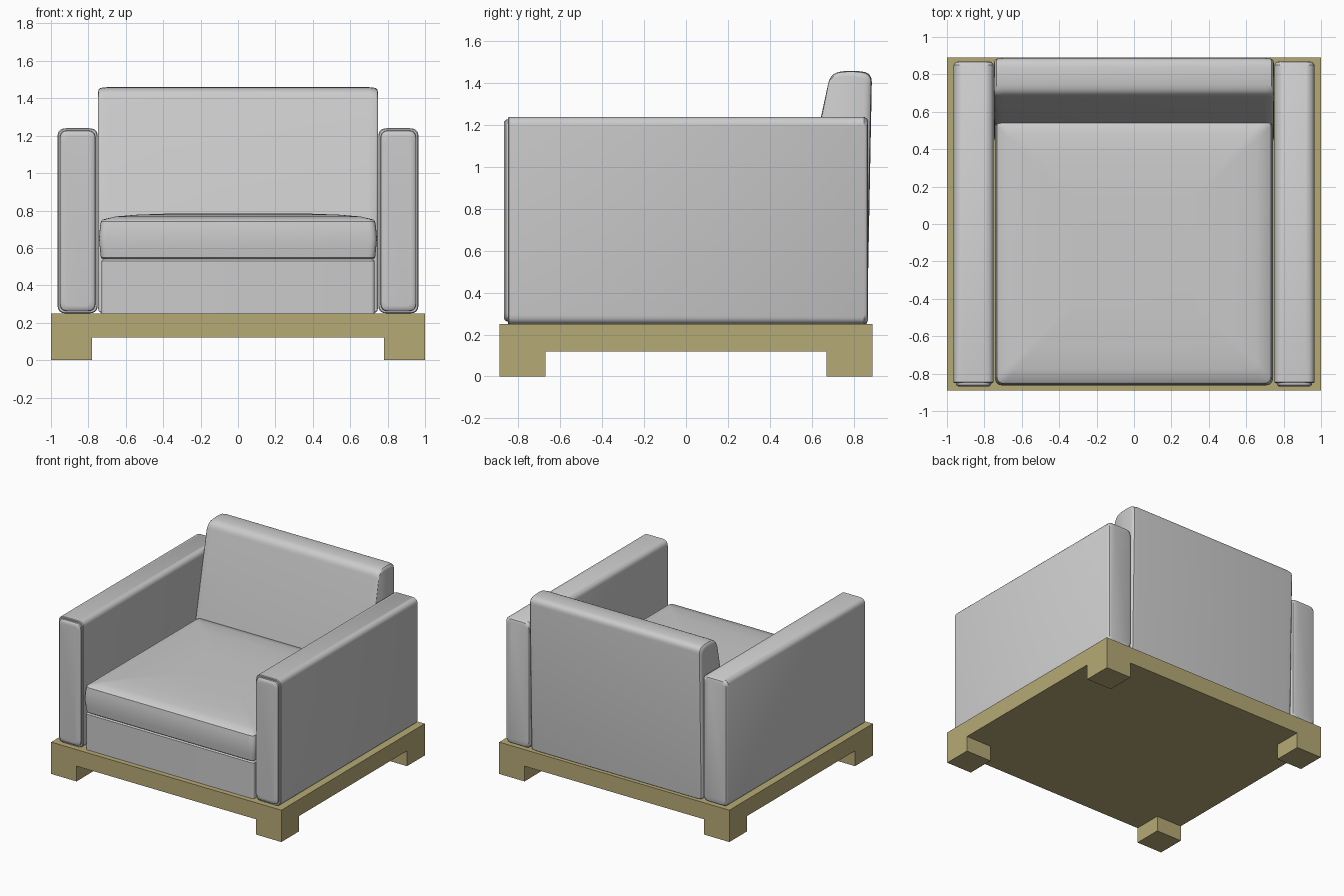
import bpy, bmesh, math
from mathutils import Vector

cube = bpy.data.objects.get("Cube")
if cube:
    bpy.data.objects.remove(cube, do_unlink=True)


def material(name, color):
    m = bpy.data.materials.new(name)
    m.use_nodes = True
    m.diffuse_color = color
    m.node_tree.nodes["Principled BSDF"].inputs["Base Color"].default_value = color
    return m


fabric = material("grey fabric", (0.6, 0.6, 0.6, 1))
wood = material("olive wood", (0.47, 0.40, 0.18, 1))


def rounded(corners, radii, steps=5):
    """Round each corner of a 2D polygon with a quadratic curve."""
    pts = []
    n = len(corners)
    for i, r in enumerate(radii):
        c = Vector(corners[i])
        a = c + (Vector(corners[i - 1]) - c).normalized() * r
        b = c + (Vector(corners[(i + 1) % n]) - c).normalized() * r
        for k in range(steps + 1):
            t = k / steps
            pts.append(a * (1 - t) ** 2 + c * 2 * t * (1 - t) + b * t * t)
    return pts


def rect(u0, u1, v0, v1, r):
    return rounded([(u0, v0), (u1, v0), (u1, v1), (u0, v1)], [r] * 4)


def loft(name, outline, axis, sections, mat):
    """Stack copies of an outline along an axis; sections are (position, inset)."""
    us, vs = [p.x for p in outline], [p.y for p in outline]
    cu, cv = (min(us) + max(us)) / 2, (min(vs) + max(vs)) / 2
    hu, hv = max(us) - cu, max(vs) - cv
    bm = bmesh.new()
    rings = []
    for pos, inset in sections:
        ring = []
        for p in outline:
            co = [cu + (p.x - cu) * (1 - inset / hu), cv + (p.y - cv) * (1 - inset / hv)]
            co.insert(axis, pos)
            ring.append(bm.verts.new(co))
        rings.append(ring)
    n = len(outline)
    for a, b in zip(rings, rings[1:]):
        for i in range(n):
            j = (i + 1) % n
            bm.faces.new((a[i], a[j], b[j], b[i]))
    bm.faces.new(rings[0])
    bm.faces.new(rings[-1])
    bmesh.ops.recalc_face_normals(bm, faces=bm.faces)
    return finish(name, bm, mat, True)


def finish(name, bm, mat, smooth=False):
    me = bpy.data.meshes.new(name)
    bm.to_mesh(me)
    bm.free()
    me.materials.append(mat)
    ob = bpy.data.objects.new(name, me)
    bpy.context.collection.objects.link(ob)
    if smooth:
        bpy.ops.object.select_all(action="DESELECT")
        ob.select_set(True)
        bpy.context.view_layer.objects.active = ob
        bpy.ops.object.shade_smooth_by_angle(angle=math.radians(35))
    return ob


def box(name, lo, hi, mat):
    bm = bmesh.new()
    bmesh.ops.create_cube(bm, size=1)
    for v in bm.verts:
        v.co = [lo[i] + (v.co[i] + 0.5) * (hi[i] - lo[i]) for i in range(3)]
    return finish(name, bm, mat)


# Wooden platform and corner feet
box("platform", (-1, -0.89, 0.12), (1, 0.89, 0.25), wood)
for sx, side in ((-1, "right"), (1, "left")):
    for sy, end in ((-1, "front"), (1, "back")):
        x, y = sorted((sx, sx * 0.78)), sorted((sy * 0.89, sy * 0.67))
        box(f"{end}_{side}_foot", (x[0], y[0], 0), (x[1], y[1], 0.12), wood)

# Arms with a padded front panel set behind a fine seam
arm_sections = [(0.87, 0.025), (0.865, 0.01), (0.85, 0), (-0.845, 0), (-0.85, 0.004),
                (-0.85, 0.012), (-0.845, 0.012), (-0.86, 0.014), (-0.868, 0.024),
                (-0.87, 0.04)]
for s, side in ((-1, "right"), (1, "left")):
    x0, x1 = sorted((s * 0.75, s * 0.965))
    loft(f"{side}_arm", rect(x0, x1, 0.25, 1.24, 0.045), 1, arm_sections, fabric)

# Seat base
loft("seat_base", rect(-0.73, 0.73, -0.85, 0.5, 0.02), 2,
     [(0.25, 0), (0.53, 0), (0.54, 0.01)], fabric)

# Seat cushion with bulging sides and a crowned top
loft("seat_cushion", rect(-0.735, 0.735, -0.855, 0.56, 0.04), 2,
     [(0.54, 0.012), (0.548, 0.002), (0.59, -0.003), (0.65, -0.008), (0.71, -0.003),
      (0.742, 0.002), (0.752, 0.012), (0.768, 0.08), (0.778, 0.2), (0.785, 0.4)], fabric)

# Sloping backrest
back_profile = rounded([(0.43, 0.25), (0.865, 0.25), (0.888, 1.45), (0.79, 1.462), (0.69, 1.45)],
                       [0.01, 0.01, 0.045, 0.04, 0.05])
half = [(0.7, 0), (0.735, 0.004), (0.745, 0.014), (0.748, 0.028)]
loft("backrest", back_profile, 0,
     [(-x, i) for x, i in reversed(half)] + half, fabric)
